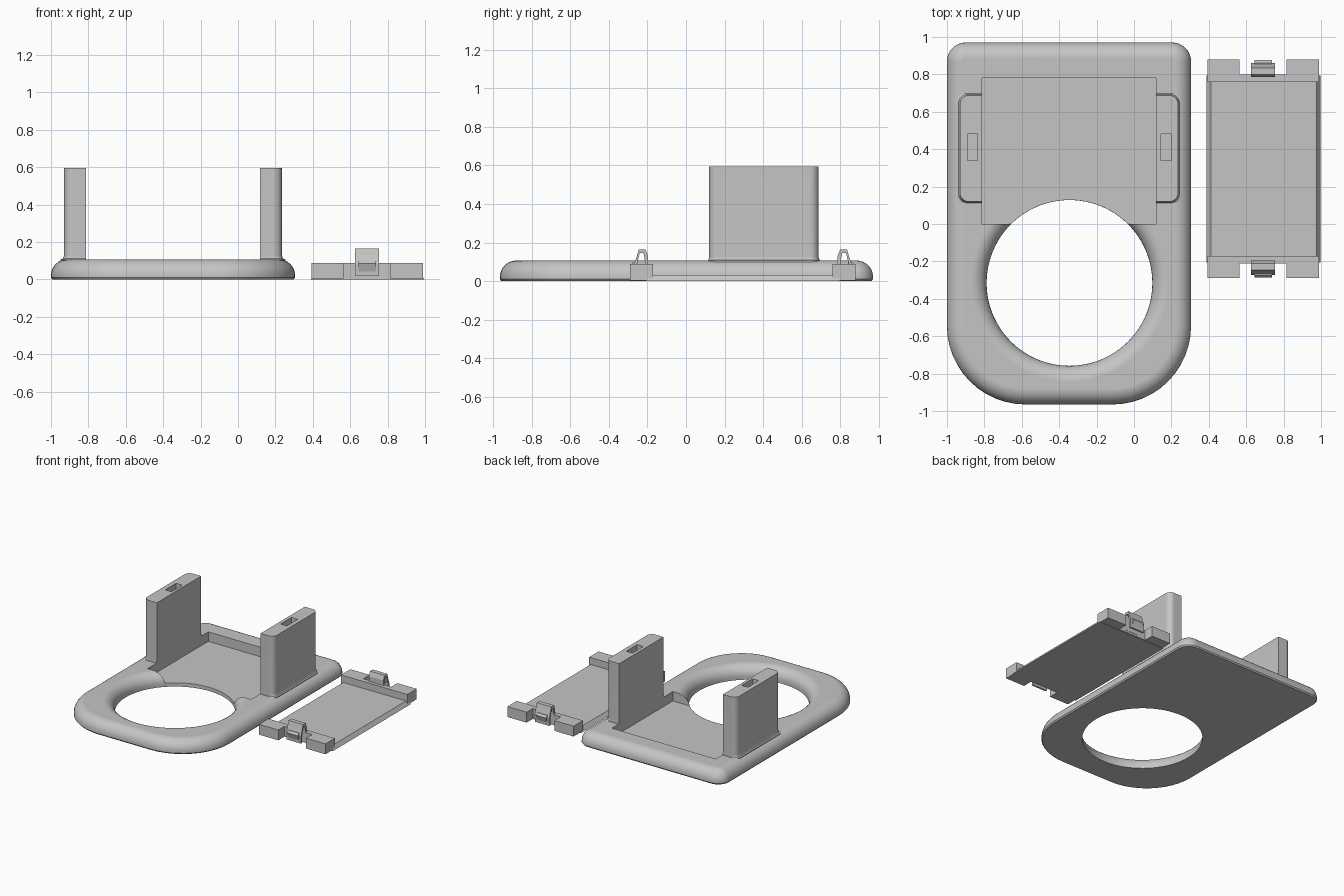
import bpy, bmesh, math

old = bpy.data.objects.get("Cube")
if old:
    bpy.data.objects.remove(old, do_unlink=True)

grey = bpy.data.materials.new("plain grey")
grey.use_nodes = True
COLOUR = (0.56, 0.56, 0.56, 1)
grey.diffuse_color = COLOUR
grey.node_tree.nodes["Principled BSDF"].inputs["Base Color"].default_value = COLOUR


def loft(name, rings):
    """Skin a stack of equal-length closed rings and cap both ends."""
    bm = bmesh.new()
    rows = [[bm.verts.new(p) for p in ring] for ring in rings]
    n = len(rows[0])
    for a, b in zip(rows, rows[1:]):
        for i in range(n):
            j = (i + 1) % n
            bm.faces.new((a[i], a[j], b[j], b[i]))
    bm.faces.new(rows[0][::-1])
    bm.faces.new(rows[-1])
    bmesh.ops.remove_doubles(bm, verts=bm.verts, dist=0.0002)
    bmesh.ops.recalc_face_normals(bm, faces=bm.faces)
    mesh = bpy.data.meshes.new(name)
    bm.to_mesh(mesh)
    bm.free()
    mesh.materials.append(grey)
    ob = bpy.data.objects.new(name, mesh)
    bpy.context.collection.objects.link(ob)
    return ob


def rounded(x0, x1, y0, y1, radii, z, inset=0.0, steps=12):
    """Rectangle outline; radii go front-left-x, front-right-x, back-right, back-left."""
    pts = []
    corners = [(x0, y0, 1, 1, 180), (x1, y0, -1, 1, 270),
               (x1, y1, -1, -1, 0), (x0, y1, 1, -1, 90)]
    for (x, y, sx, sy, start), r in zip(corners, radii):
        cx, cy = x + sx * max(r, inset), y + sy * max(r, inset)
        rad = max(r - inset, 0)
        for k in range(steps + 1):
            t = math.radians(start + 90 * k / steps)
            pts.append((cx + rad * math.cos(t), cy + rad * math.sin(t), z))
    return pts


def box(name, x0, x1, y0, y1, z0, z1):
    return loft(name, [[(x0, y0, z), (x1, y0, z), (x1, y1, z), (x0, y1, z)] for z in (z0, z1)])


def cut(ob, cutter):
    cutter.hide_render = True
    mod = ob.modifiers.new("cut", "BOOLEAN")
    mod.operation, mod.solver, mod.object = "DIFFERENCE", "EXACT", cutter
    bpy.context.view_layer.objects.active = ob
    bpy.ops.object.modifier_apply(modifier=mod.name)
    bpy.data.objects.remove(cutter, do_unlink=True)


def smooth(ob):
    bpy.ops.object.select_all(action="DESELECT")
    ob.select_set(True)
    bpy.context.view_layer.objects.active = ob
    bpy.ops.object.shade_smooth_by_angle(angle=math.radians(35))
    mod = ob.modifiers.new("flat faces lead", "WEIGHTED_NORMAL")
    mod.keep_sharp = True


# Base slab with a rounded upper rim
TOP, FILLET = 0.107, 0.085
arc = [math.radians(90 * k / 8) for k in range(9)]
levels = [(0, 0.008), (0.01, 0)]
levels += [(TOP - FILLET + FILLET * math.sin(t), FILLET * (1 - math.cos(t))) for t in arc]
base = loft("base_plate", [rounded(-1, 0.305, -0.965, 0.97, (0.42, 0.42, 0.1, 0.1), z, i)
                           for z, i in levels])

# Round opening with a flared upper lip
HOLE = 0.443
profile = [(HOLE, -0.1)]
profile += [(HOLE + FILLET * (1 - math.cos(t)), TOP - FILLET + FILLET * math.sin(t)) for t in arc]
profile += [(HOLE + FILLET, 0.2)]
turns = [math.tau * k / 96 for k in range(96)]
cut(base, loft("hole_cutter", [[(-0.345 + r * math.cos(a), -0.315 + r * math.sin(a), z)
                                for a in turns] for r, z in profile]))

# Sunken tray between the posts
cut(base, box("tray_cutter", -0.813, 0.118, 0, 0.78, 0.03, 0.3))
smooth(base)

# Upright posts, rounded on the outer side, with a slot in the top
for name, x0, x1, outer_left in (("right_post", -0.93, -0.813, True),
                                 ("left_post", 0.118, 0.235, False)):
    r = 0.045
    radii = (r, 0, 0, r) if outer_left else (0, r, r, 0)
    rings = []
    for z, g in ((0.04, 0.018), (TOP, 0.018), (0.111, 0.008), (0.125, 0), (0.595, 0)):
        gl, gr = (g, 0) if outer_left else (0, g)
        rings.append(rounded(x0 - gl, x1 + gr, 0.12 - g / 2, 0.688 + g / 2, radii, z))
    post = loft(name, rings)
    mid = (x0 + x1) / 2 + (0.008 if outer_left else -0.004)
    cut(post, box("slot_cutter", mid - 0.028, mid + 0.028, 0.34, 0.48, 0.49, 0.7))
    smooth(post)

# Separate lid: thin panel with bevelled long sides
MID_Y = 0.295
loft("lid_panel", [[(x0, MID_Y - 0.5, z), (x1, MID_Y - 0.5, z),
                    (x1, MID_Y + 0.5, z), (x0, MID_Y + 0.5, z)]
                   for x0, x1, z in ((0.388, 0.997, 0), (0.392, 0.993, 0.006),
                                     (0.412, 0.975, 0.032))])


def prism(name, outline, x0, x1, side):
    """Side profile (distance out from the notch wall, height) pushed along x."""
    return loft(name, [[(x, MID_Y + side * (0.505 + d), z) for d, z in outline]
                       for x in (x0, x1)])


clip = [(-0.014, 0.02), (-0.014, 0.13), (0, 0.165), (0.035, 0.165), (0.045, 0.13),
        (0.062, 0.08), (0.06, 0.02), (0.045, 0.02), (0.046, 0.08), (0.03, 0.145),
        (0.01, 0.145), (0.002, 0.1), (0.002, 0.02)]
hook = [(0.04, 0.1), (0.062, 0.1), (0.076, 0.085), (0.06, 0.04), (0.05, 0.04)]

# Lid ends: notched bar, spring clip and hook at front and back
for name, side in (("front", -1), ("back", 1)):
    bar = [(0.393, -0.04), (0.988, -0.04), (0.988, 0.08), (0.815, 0.08),
           (0.815, 0), (0.565, 0), (0.565, 0.08), (0.393, 0.08)]
    loft(name + "_lid_bar", [[(x, MID_Y + side * (0.505 + d), z) for x, d in bar]
                             for z in (0.004, 0.088)])
    prism(name + "_clip", clip, 0.625, 0.755, side)
    prism(name + "_clip_hook", hook, 0.643, 0.737, side)
